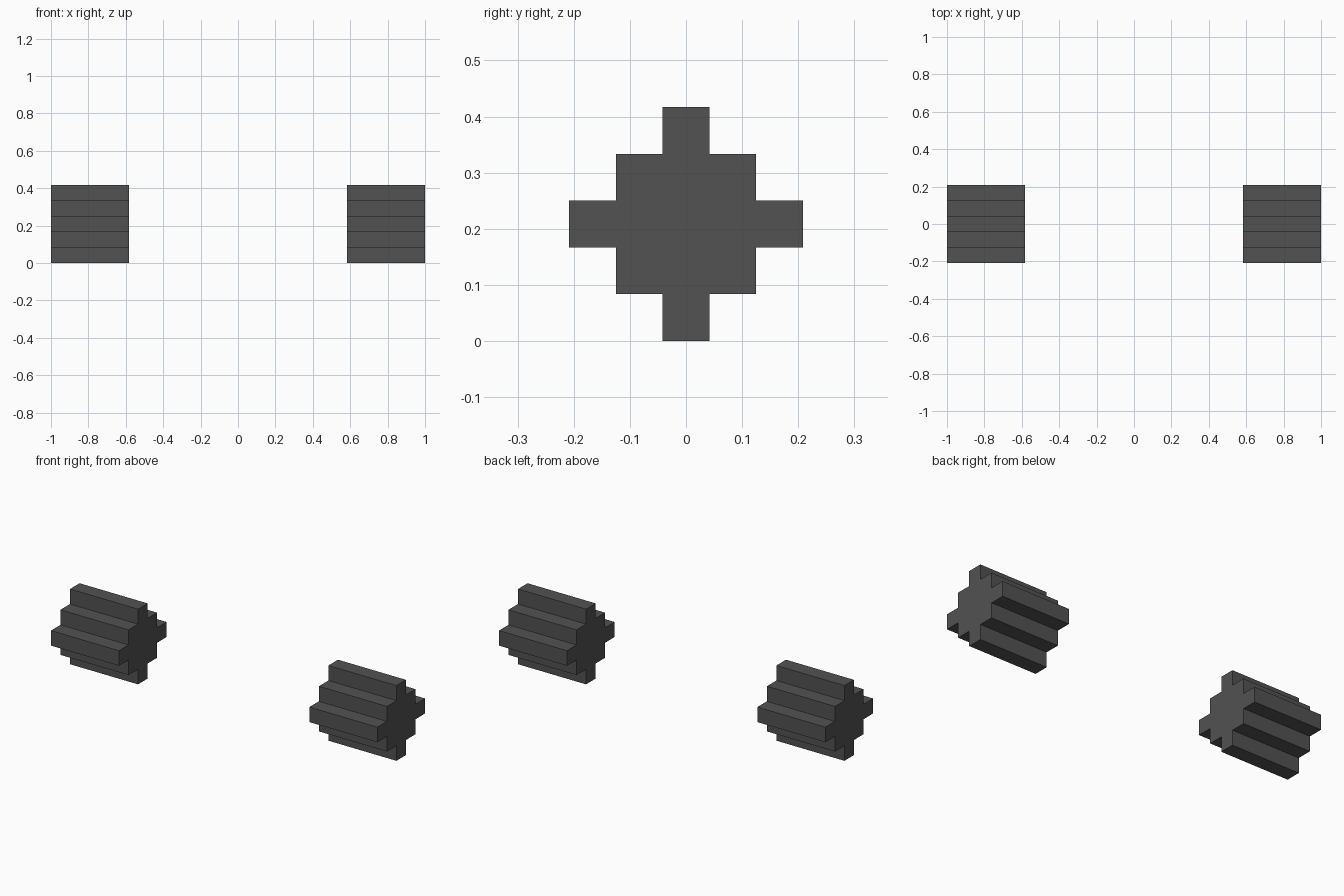
import bpy, bmesh

if "Cube" in bpy.data.objects:
    bpy.data.objects.remove(bpy.data.objects["Cube"])

U = 1 / 12            # one step of the profile
LENGTH = 5 * U        # each roller is as long as it is wide

dark_grey = bpy.data.materials.new("dark_grey")
dark_grey.diffuse_color = (0.085, 0.085, 0.085, 1)
dark_grey.use_nodes = True
dark_grey.node_tree.nodes["Principled BSDF"].inputs["Base Color"].default_value = dark_grey.diffuse_color

# Stepped quarter outline (y, z) in half steps, turned four times into a closed cross
quarter = [(5, -1), (5, 1), (3, 1), (3, 3), (1, 3)]
outline = []
for _ in range(4):
    outline += quarter
    quarter = [(-z, y) for y, z in quarter]


def stepped_roller(name, x0):
    """Extrude the stepped outline along x, starting at x0."""
    bm = bmesh.new()
    face = bm.faces.new([bm.verts.new((x0, y * U / 2, (z + 5) * U / 2)) for y, z in outline])
    ext = bmesh.ops.extrude_face_region(bm, geom=[face], use_keep_orig=True)
    verts = [g for g in ext["geom"] if isinstance(g, bmesh.types.BMVert)]
    bmesh.ops.translate(bm, verts=verts, vec=(LENGTH, 0, 0))
    bmesh.ops.recalc_face_normals(bm, faces=bm.faces)
    mesh = bpy.data.meshes.new(name)
    bm.to_mesh(mesh)
    bm.free()
    mesh.materials.append(dark_grey)
    bpy.context.collection.objects.link(bpy.data.objects.new(name, mesh))


# Left and right rollers
stepped_roller("left_roller", -1)
stepped_roller("right_roller", 1 - LENGTH)
